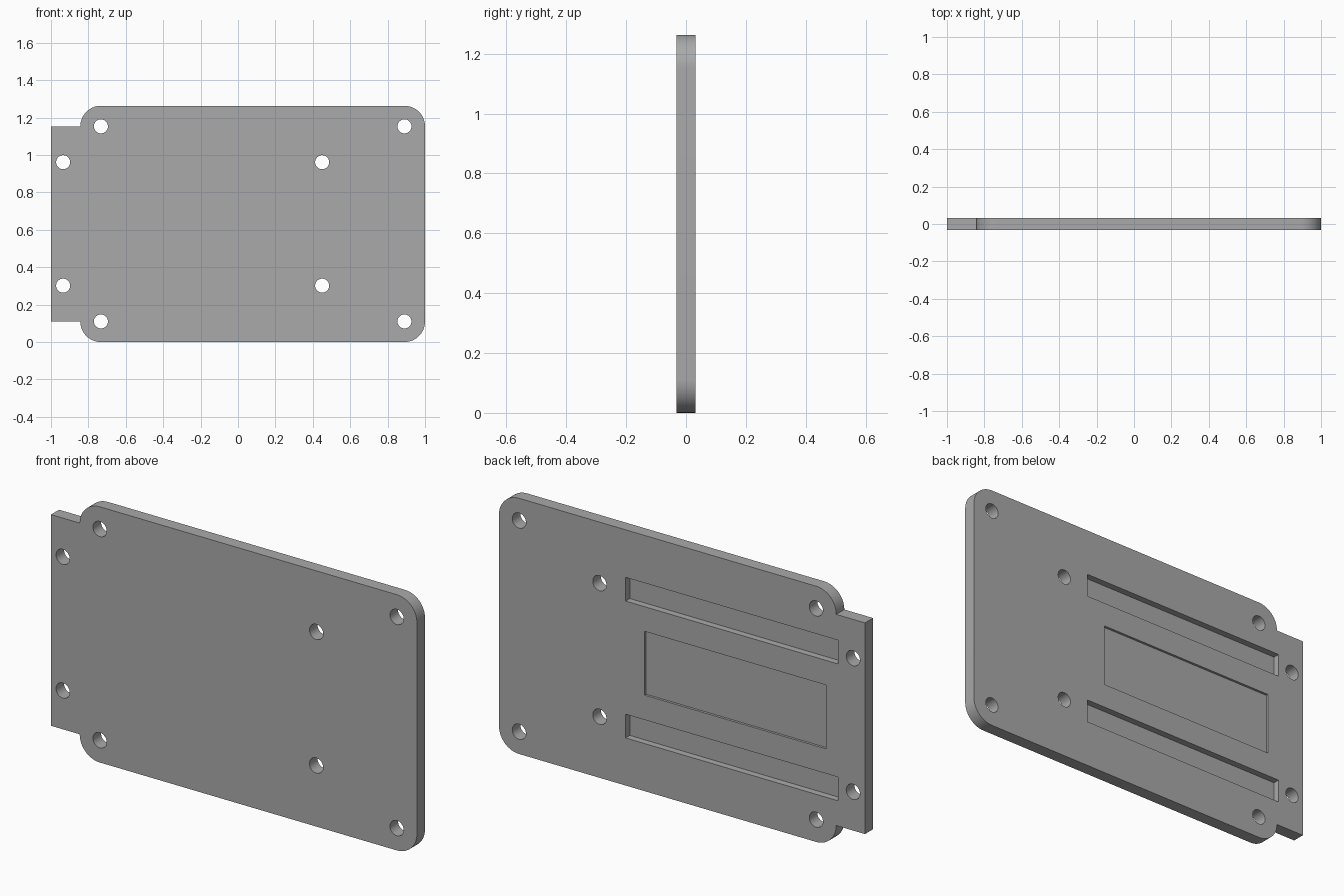
import bpy, bmesh
from math import cos, sin, pi, radians
from mathutils import Matrix

if "Cube" in bpy.data.objects:
    bpy.data.objects.remove(bpy.data.objects["Cube"], do_unlink=True)

HEIGHT, HALF_T = 1.263, 0.0315
MID = HEIGHT / 2
LEFT, RIGHT, RADIUS = -0.843, 1.0, 0.11
HOLE_R = 0.0375

grey = bpy.data.materials.new("plate grey")
grey.use_nodes = True
colour = (0.4, 0.4, 0.4, 1)
grey.diffuse_color = colour
grey.node_tree.nodes["Principled BSDF"].inputs["Base Color"].default_value = colour


def make_object(name, bm):
    bmesh.ops.recalc_face_normals(bm, faces=bm.faces)
    mesh = bpy.data.meshes.new(name)
    bm.to_mesh(mesh)
    bm.free()
    mesh.materials.append(grey)
    obj = bpy.data.objects.new(name, mesh)
    bpy.context.collection.objects.link(obj)
    return obj


def arc(cx, cz, start, steps=16):
    """Quarter circle, anticlockwise from the start angle."""
    return [(cx + RADIUS * cos(start + pi / 2 * i / steps),
             cz + RADIUS * sin(start + pi / 2 * i / steps)) for i in range(steps + 1)]


# Plate outline: rounded rectangle with a square tab on one end
low, high = RADIUS, HEIGHT - RADIUS
outline = (arc(RIGHT - RADIUS, low, -pi / 2) + arc(RIGHT - RADIUS, high, 0)
           + arc(LEFT + RADIUS, high, pi / 2) + [(-1, high), (-1, low)]
           + arc(LEFT + RADIUS, low, pi))
bm = bmesh.new()
face = bm.faces.new([bm.verts.new((x, -HALF_T, z)) for x, z in outline])
new = bmesh.ops.extrude_face_region(bm, geom=[face])["geom"]
bmesh.ops.translate(bm, vec=(0, 2 * HALF_T, 0),
                    verts=[v for v in new if isinstance(v, bmesh.types.BMVert)])
plate = make_object("mounting_plate", bm)

# Cutter: through holes and back pockets
cut = bmesh.new()


def hole(x, z):
    matrix = Matrix.Translation((x, 0, z)) @ Matrix.Rotation(pi / 2, 4, "X")
    bmesh.ops.create_cone(cut, cap_ends=True, segments=40, radius1=HOLE_R,
                          radius2=HOLE_R, depth=0.2, matrix=matrix)


def pocket(x0, x1, z, height, depth):
    y0, y1 = HALF_T - depth, HALF_T + 0.05
    matrix = (Matrix.Translation(((x0 + x1) / 2, (y0 + y1) / 2, z))
              @ Matrix.Diagonal((x1 - x0, y1 - y0, height, 1)))
    bmesh.ops.create_cube(cut, size=1, matrix=matrix)


for side in (-1, 1):
    for x in (LEFT + RADIUS, RIGHT - RADIUS):
        hole(x, MID + side * (MID - RADIUS))
    for x in (-0.935, 0.45):
        hole(x, MID + side * 0.33)
    pocket(-0.853, 0.308, MID + side * 0.338, 0.117, 0.033)
pocket(-0.788, 0.205, MID, 0.315, 0.012)
cutter = make_object("hole_and_pocket_cutter", cut)
cutter.hide_render = True

# Cut, then smooth the rounded walls
boolean = plate.modifiers.new("cut_holes", "BOOLEAN")
boolean.operation = "DIFFERENCE"
boolean.solver = "EXACT"
boolean.object = cutter
bpy.ops.object.select_all(action="DESELECT")
plate.select_set(True)
bpy.context.view_layer.objects.active = plate
bpy.ops.object.modifier_apply(modifier=boolean.name)
bpy.data.objects.remove(cutter, do_unlink=True)
bpy.ops.object.shade_smooth_by_angle(angle=radians(30))
